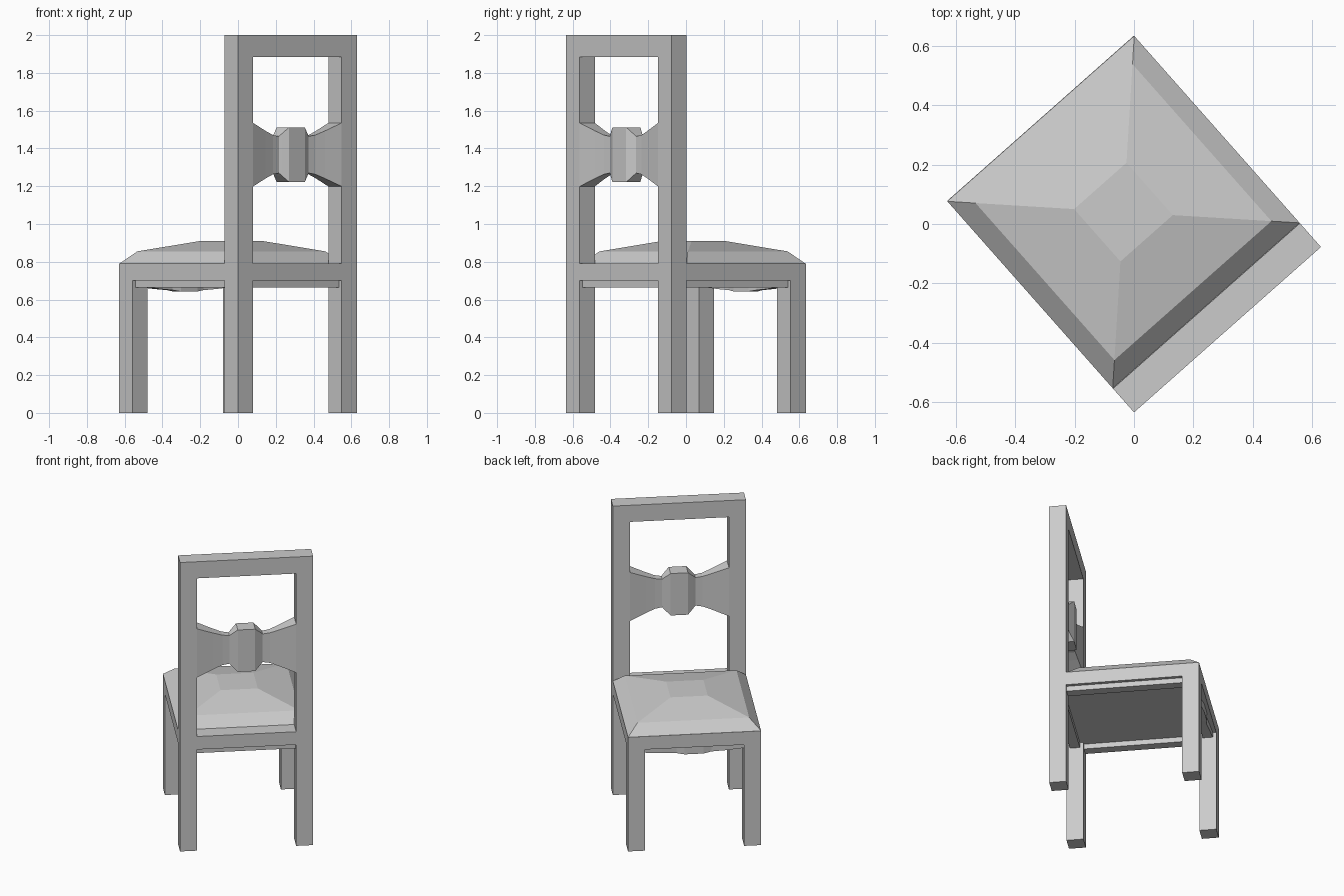
import bpy, math
from mathutils import Matrix

if "Cube" in bpy.data.objects:
    bpy.data.objects.remove(bpy.data.objects["Cube"])

ROT = Matrix.Rotation(math.radians(41.5), 4, 'Z')
W, D, P = 0.42, 0.475, 0.107        # half width, half depth, post size
IX, YB = W - P, -D + P              # inner post face, front of the backrest


def add_mesh(name, verts, faces):
    me = bpy.data.meshes.new(name)
    me.from_pydata(verts, [], faces)
    ob = bpy.data.objects.new(name, me)
    bpy.context.collection.objects.link(ob)
    me.transform(ROT)
    return ob


def loft(name, rings):
    """Skin a list of four-point rings and cap both ends."""
    verts = [v for r in rings for v in r]
    faces = [(3, 2, 1, 0)]
    for i in range(len(rings) - 1):
        a, b = 4 * i, 4 * i + 4
        faces += [(a + k, a + (k + 1) % 4, b + (k + 1) % 4, b + k) for k in range(4)]
    n = len(verts)
    faces.append((n - 4, n - 3, n - 2, n - 1))
    return add_mesh(name, verts, faces)


def rect(x0, x1, y0, y1, z):
    return [(x0, y0, z), (x1, y0, z), (x1, y1, z), (x0, y1, z)]


def box(name, x0, x1, y0, y1, z0, z1):
    return loft(name, [rect(x0, x1, y0, y1, z0), rect(x0, x1, y0, y1, z1)])


def slat(name, half, y):
    """Mirrored bar along x; half = (x, z low, z high, half thickness)."""
    full = [(-x, a, b, t) for x, a, b, t in half] + list(reversed(half))
    return loft(name, [[(x, y - t, a), (x, y + t, a), (x, y + t, b), (x, y - t, b)]
                       for x, a, b, t in full])


# legs and back posts
for side, x0, x1 in (("left", -W, -IX), ("right", IX, W)):
    box(side + "_back_post", x0, x1, -D, YB, 0, 2)
    box(side + "_front_leg", x0, x1, D - P, D, 0, 0.70)

# top rail, lower back rail and seat base
box("top_rail", -IX, IX, -D, YB, 1.885, 2)
box("back_seat_rail", -IX, IX, -D, YB, 0.70, 0.79)
box("seat_base", -W, W, YB, D, 0.70, 0.79)

# faceted cushion
cy, h = (YB + D) / 2, W
loft("seat_cushion", [rect(-h * s, h * s, cy - h * s, cy + h * s, z)
                      for s, z in ((1, 0.79), (0.84, 0.855), (0.28, 0.91))])

# inset aprons below the seat
IN, T = 0.022, 0.063
box("back_apron", -IX, IX, -D + IN, -D + IN + T, 0.665, 0.70)
for side, s in (("left", -1), ("right", 1)):
    xs = sorted((s * (W - IN), s * (W - IN - T)))
    box(side + "_apron", *xs, YB, D - P, 0.665, 0.70)
slat("front_apron", [(IX, 0.668, 0.70, 0.032), (0.2, 0.656, 0.70, 0.027),
                     (0.11, 0.650, 0.70, 0.022), (0.06, 0.643, 0.70, 0.032)],
     D - P / 2)

# bow-shaped slat with a central knot
zc = 1.367
slat("back_slat", [(x, zc - hz, zc + hz, t) for x, hz, t in (
    (IX, 0.168, 0.0535), (0.21, 0.126, 0.036), (0.15, 0.104, 0.027),
    (0.105, 0.097, 0.024), (0.09, 0.112, 0.032), (0.055, 0.145, 0.05))], (-D + YB) / 2)
